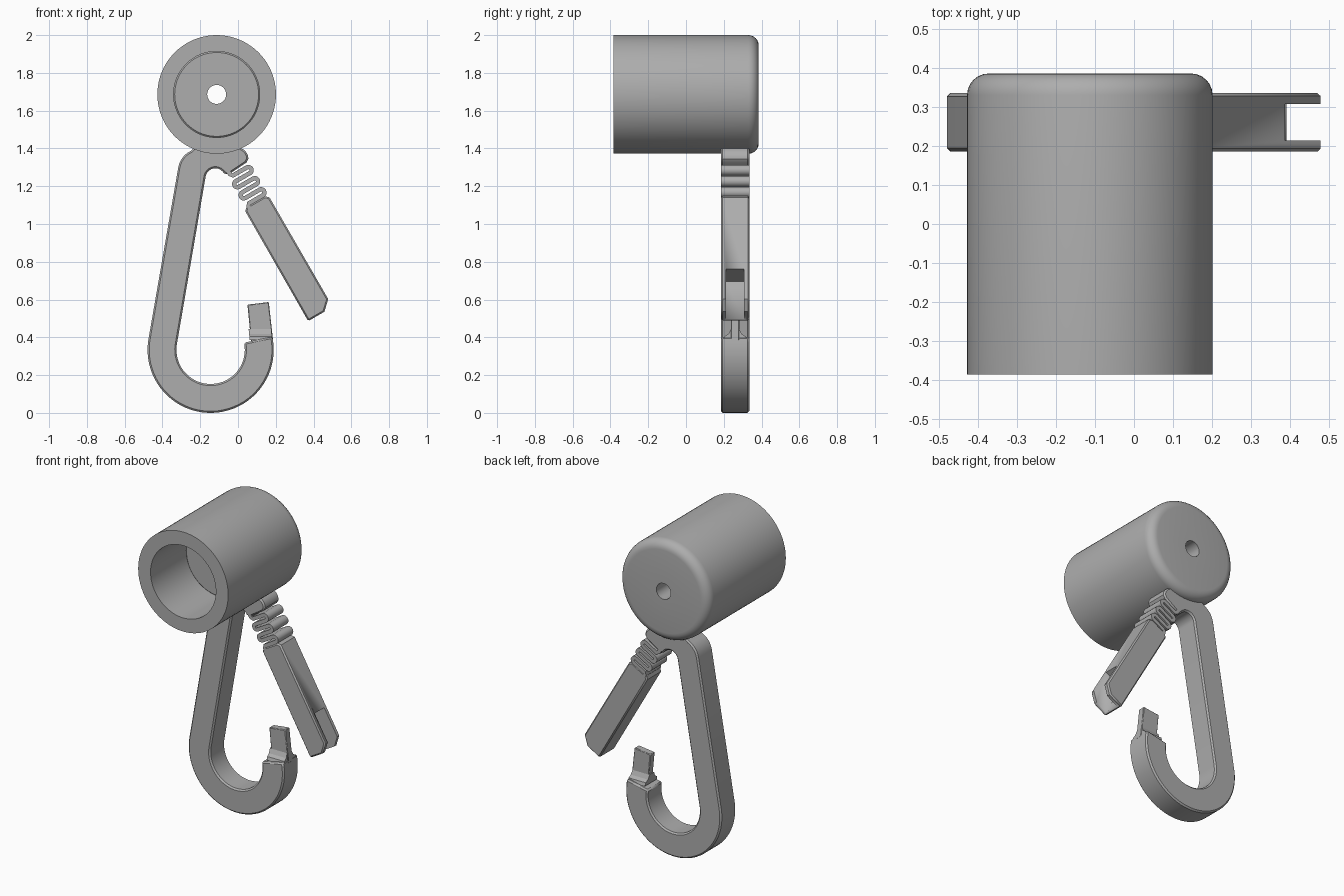
import bpy, bmesh, math
from mathutils import Vector, Matrix

if "Cube" in bpy.data.objects:
    bpy.data.objects.remove(bpy.data.objects["Cube"])

GREY = (0.42, 0.42, 0.42, 1)
mat = bpy.data.materials.new("plain grey")
mat.use_nodes = True
mat.diffuse_color = GREY
mat.node_tree.nodes["Principled BSDF"].inputs["Base Color"].default_value = GREY

Y_MID, THICK = 0.26, 0.15
C30, S30 = math.cos(math.radians(30)), 0.5


def finish(name, bm, bevel=0):
    bmesh.ops.remove_doubles(bm, verts=bm.verts, dist=1e-5)
    bmesh.ops.recalc_face_normals(bm, faces=bm.faces)
    mesh = bpy.data.meshes.new(name)
    bm.to_mesh(mesh)
    bm.free()
    mesh.materials.append(mat)
    mesh.shade_smooth()
    mesh.set_sharp_from_angle(angle=math.radians(30))
    obj = bpy.data.objects.new(name, mesh)
    bpy.context.collection.objects.link(obj)
    if bevel:
        mod = obj.modifiers.new("edge_chamfer", "BEVEL")
        mod.width, mod.segments = bevel, 1
        mod.limit_method, mod.angle_limit = "ANGLE", math.radians(50)
    return obj


def plate(name, outline, thick=THICK, bevel=0):
    """Extrude an x-z outline along y."""
    bm = bmesh.new()
    face = bm.faces.new([bm.verts.new((x, Y_MID - thick / 2, z)) for x, z in outline])
    ext = bmesh.ops.extrude_face_region(bm, geom=[face])["geom"]
    bmesh.ops.translate(bm, vec=(0, thick, 0),
                        verts=[v for v in ext if isinstance(v, bmesh.types.BMVert)])
    return finish(name, bm, bevel)


def arc(cx, cz, r, a0, a1, n):
    steps = [math.radians(a0 + (a1 - a0) * i / n) for i in range(n + 1)]
    return [(cx + r * math.cos(a), cz + r * math.sin(a)) for a in steps]


def tilt(points):
    """Gate frame (across, along) to x-z."""
    return [(C30 * n + S30 * s, S30 * n - C30 * s) for n, s in points]


# Barrel: turned profile (radius, y) with blind bore and small through hole
profile = [(0.05, -0.035), (0.222, -0.035), (0.228, -0.029), (0.228, -0.385), (0.314, -0.385)]
profile += arc(0.259, 0.33, 0.055, 0, 90, 6) + [(0.05, 0.385)]
bm = bmesh.new()
ring = [bm.verts.new((r, y, 0)) for r, y in profile]
edges = [bm.edges.new((v, ring[(i + 1) % len(ring)])) for i, v in enumerate(ring)]
bmesh.ops.spin(bm, geom=ring + edges, cent=(0, 0, 0), axis=(0, 1, 0),
               angle=2 * math.pi, steps=80)
bmesh.ops.translate(bm, verts=bm.verts, vec=(-0.113, 0, 1.686))
finish("barrel", bm)

# Hook: lower ring, long side bar and head under the barrel
cx, cz = -0.145, 0.334
outline = arc(cx, cz, 0.334, 12, -188, 40)
outline += arc(-0.20, 1.28, 0.118, 170, 115, 6) + [(-0.2, 1.43), (-0.02, 1.43)]
outline += arc(-0.005, 1.345, 0.06, 65, 0, 6)
outline += tilt([(0.70, -1.125), (0.585, -1.118)])
outline += arc(-0.12, 1.243, 0.052, 30, 170, 10)
outline += arc(cx, cz, 0.181, -188, 12, 32)
plate("hook", outline, bevel=0.009)

# Latch tab on the hook tip, with a flared foot
plate("latch_tab", [(0.07, 0.37), (0.05, 0.573), (0.163, 0.587), (0.186, 0.38)], 0.045, 0.004)
bm = bmesh.new()
rings = []
for z, half in ((0.385, 0.062), (0.405, 0.055), (0.418, 0.035), (0.445, 0.022)):
    rise = z - 0.385
    x0, x1 = 0.062 - 0.1 * rise, 0.182 - 0.1 * rise
    rings.append([bm.verts.new((x, Y_MID + y, z)) for x, y in
                  ((x0, -half), (x1, -half), (x1, half), (x0, half))])
for low, high in zip(rings, rings[1:]):
    for i in range(4):
        j = (i + 1) % 4
        bm.faces.new((low[i], low[j], high[j], high[i]))
bm.faces.new(rings[0])
bm.faces.new(rings[-1])
finish("latch_foot", bm)

# Folded spring: serpentine strip between head and gate
PITCH, HALF, ROWS = 0.034, 0.0115, 6
left, right, start = 0.603, 0.69, -1.102
path = [(left - 0.008, start - 0.04), (left - 0.008, start - 0.012)]
for k in range(ROWS):
    s = start + PITCH * k
    ends = (left, right) if k % 2 == 0 else (right, left)
    path += [(ends[0], s), (ends[1], s)]
    if k < ROWS - 1:
        turn = arc(ends[1], s + PITCH / 2, PITCH / 2, -90, 90, 8)
        if k % 2:
            turn = [(2 * ends[1] - n, a) for n, a in turn]
        path += turn[1:-1]
path += [(left - 0.008, start + PITCH * (ROWS - 1) + 0.012), (left - 0.008, -0.9)]
sides = ([], [])
for i, p in enumerate(path):
    a, b = Vector(path[max(i - 1, 0)]), Vector(path[min(i + 1, len(path) - 1)])
    t = (b - a).normalized()
    for side, sign in zip(sides, (1, -1)):
        side.append((p[0] - t.y * HALF * sign, p[1] + t.x * HALF * sign))
plate("spring", tilt(sides[0] + sides[1][::-1]))

# Gate bar with a slot that receives the latch tab
gate = plate("gate", tilt([(0.567, -0.905), (0.585, -0.922), (0.697, -0.922), (0.715, -0.905),
                           (0.715, -0.283), (0.664, -0.235), (0.565, -0.235)]), bevel=0.008)
slot = plate("slot_cutter", tilt([(0.586, -0.466), (0.8, -0.466), (0.8, -0.1), (0.586, -0.1)]), 0.094)
slot.hide_render = True
slot.hide_viewport = True
cut = gate.modifiers.new("slot", "BOOLEAN")
cut.operation, cut.object, cut.solver = "DIFFERENCE", slot, "EXACT"
